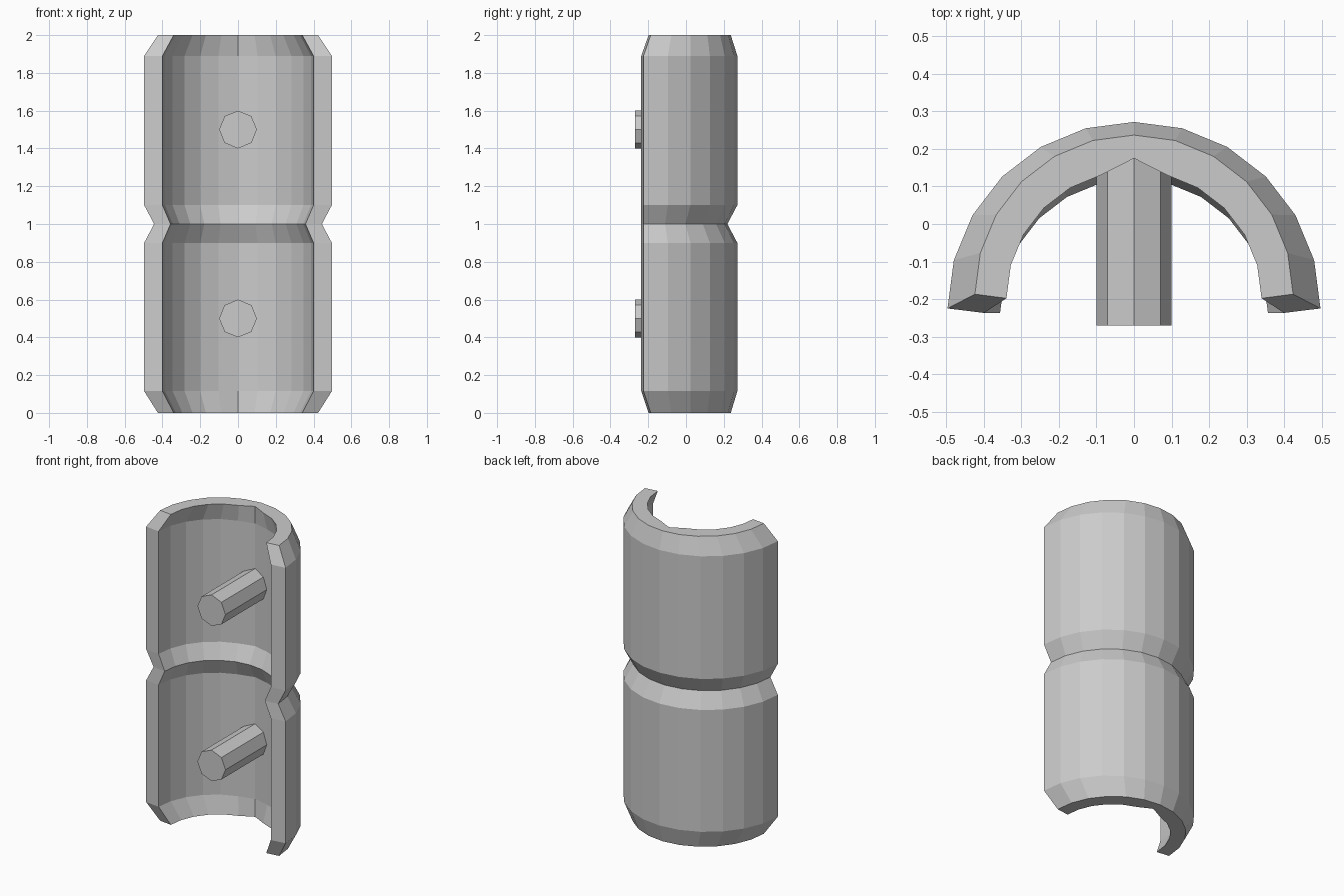
import bpy, bmesh
from math import sin, cos, pi

cube = bpy.data.objects.get("Cube")
if cube:
    bpy.data.objects.remove(cube, do_unlink=True)

grey = bpy.data.materials.new("light grey")
grey.use_nodes = True
colour = (0.6, 0.6, 0.6, 1)
grey.diffuse_color = colour
grey.node_tree.nodes["Principled BSDF"].inputs["Base Color"].default_value = colour


def add_object(name, bm):
    bmesh.ops.recalc_face_normals(bm, faces=bm.faces)
    mesh = bpy.data.meshes.new(name)
    bm.to_mesh(mesh)
    bm.free()
    mesh.materials.append(grey)
    obj = bpy.data.objects.new(name, mesh)
    bpy.context.collection.objects.link(obj)
    return obj


# Half-tube shell: each level is height, outer radius, outer centre y,
# inner radius, inner centre y, and inner y on the middle line
RIM = (0.424, -0.187, 0.34, -0.198, 0.175)
WALL = (0.497, -0.225, 0.40, -0.237, 0.175)
GROOVE = (0.444, -0.225, 0.357, -0.237, 0.12)
levels = [(0, RIM), (0.115, WALL), (0.9, WALL), (1, GROOVE),
          (1.1, WALL), (1.89, WALL), (2, RIM)]
STEPS = 12

bm = bmesh.new()
outer, inner = [], []
for z, (ro, yo, ri, yi, y_mid) in levels:
    angles = [pi * i / STEPS for i in range(STEPS + 1)]
    outer.append([bm.verts.new((ro * cos(a), yo + ro * sin(a), z)) for a in angles])
    inner.append([bm.verts.new((ri * cos(a), yi + ri * sin(a), z)) for a in angles])
    inner[-1][STEPS // 2].co.y = y_mid

for k in range(len(levels) - 1):
    for side in (outer, inner):
        for i in range(STEPS):
            bm.faces.new((side[k][i], side[k][i + 1],
                          side[k + 1][i + 1], side[k + 1][i]))
    # Narrow front edges of the shell
    for i in (0, STEPS):
        bm.faces.new((outer[k][i], outer[k + 1][i], inner[k + 1][i], inner[k][i]))
# Top and bottom rims
for k in (0, -1):
    for i in range(STEPS):
        bm.faces.new((outer[k][i], outer[k][i + 1], inner[k][i + 1], inner[k][i]))
add_object("half_tube_shell", bm)


# Eight-sided pegs pointing forward from the inner wall
def add_peg(name, z, front=-0.27, back=0.21):
    bm = bmesh.new()
    bmesh.ops.create_cone(bm, cap_ends=True, segments=8, radius1=0.1,
                          radius2=0.1, depth=back - front)
    peg = add_object(name, bm)
    peg.rotation_euler.x = pi / 2
    peg.location = (0, (front + back) / 2, z)


add_peg("lower_peg", 0.5)
add_peg("upper_peg", 1.5)
